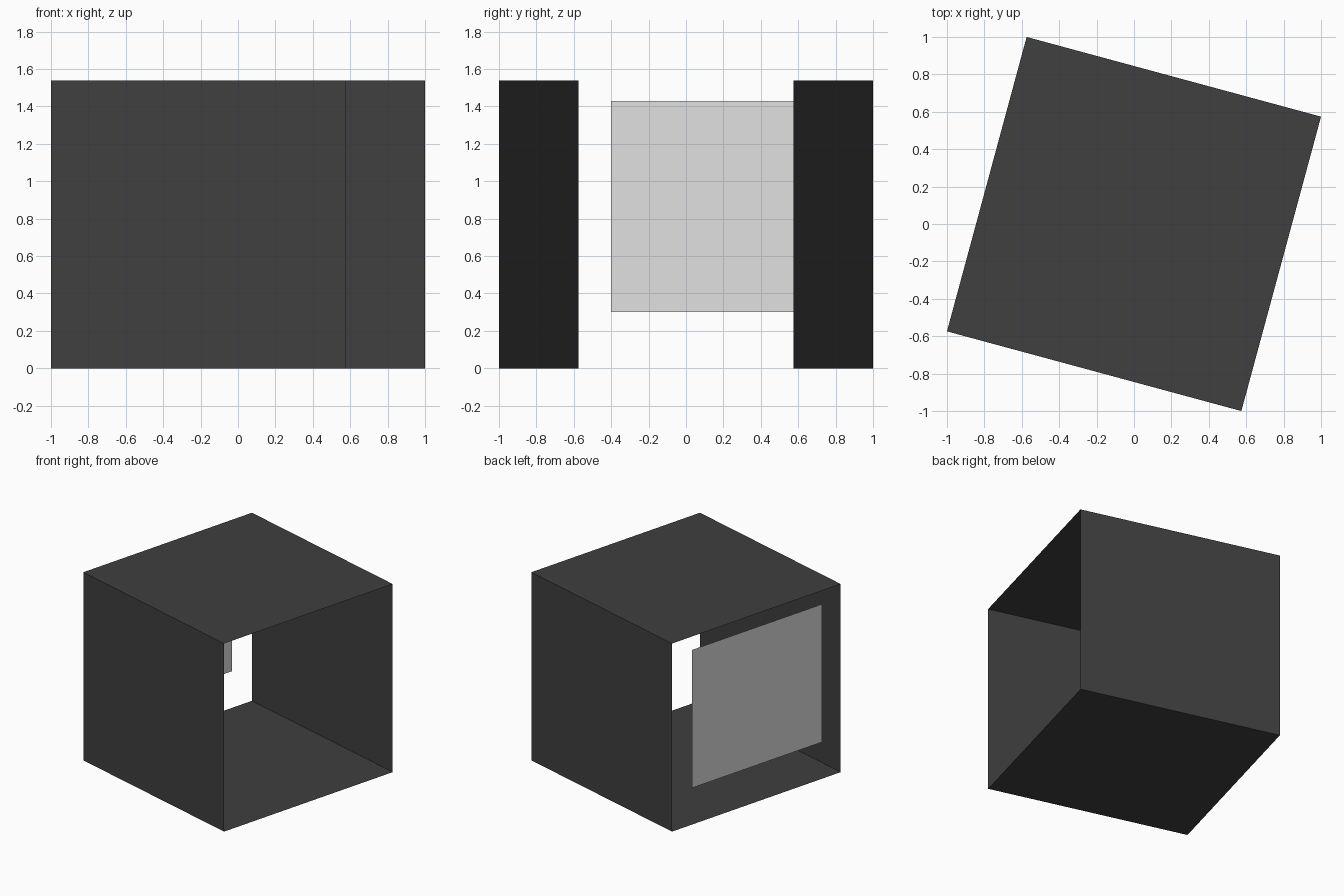
import bpy, bmesh
from mathutils import Vector

if "Cube" in bpy.data.objects:
    bpy.data.objects.remove(bpy.data.objects["Cube"])

H = 1.54
# footprint corners of the turned box
BACK_LEFT = Vector((-0.574, 1.0, 0))
BACK_RIGHT = Vector((1.0, 0.574, 0))
FRONT_RIGHT = Vector((0.574, -1.0, 0))
FRONT_LEFT = Vector((-1.0, -0.574, 0))
UP = Vector((0, 0, H))


def material(name, value):
    m = bpy.data.materials.new(name)
    m.diffuse_color = (value, value, value, 1)
    m.use_nodes = True
    m.node_tree.nodes["Principled BSDF"].inputs["Base Color"].default_value = m.diffuse_color
    return m


dark = material("dark_grey", 0.050)
light = material("light_grey", 0.735)


def sheet(name, corners, mat):
    bm = bmesh.new()
    bm.faces.new([bm.verts.new(c) for c in corners])
    me = bpy.data.meshes.new(name)
    bm.to_mesh(me)
    bm.free()
    me.materials.append(mat)
    ob = bpy.data.objects.new(name, me)
    bpy.context.collection.objects.link(ob)
    return ob


def wall(name, a, b, mat, z0=0.0, z1=H):
    lo, hi = Vector((0, 0, z0)), Vector((0, 0, z1))
    return sheet(name, [a + lo, b + lo, b + hi, a + hi], mat)


# open-ended shell: two walls, floor and roof
wall("front_wall", FRONT_LEFT, FRONT_RIGHT, dark)
wall("back_wall", BACK_RIGHT, BACK_LEFT, dark)
ring = [FRONT_LEFT, FRONT_RIGHT, BACK_RIGHT, BACK_LEFT]
sheet("floor", ring[::-1], dark)
sheet("roof", [c + UP for c in ring], dark)

# pale panel hanging in the left opening
wall("left_panel", BACK_LEFT.lerp(FRONT_LEFT, 0.117),
     BACK_LEFT.lerp(FRONT_LEFT, 0.890), light, 0.30, 1.43)
